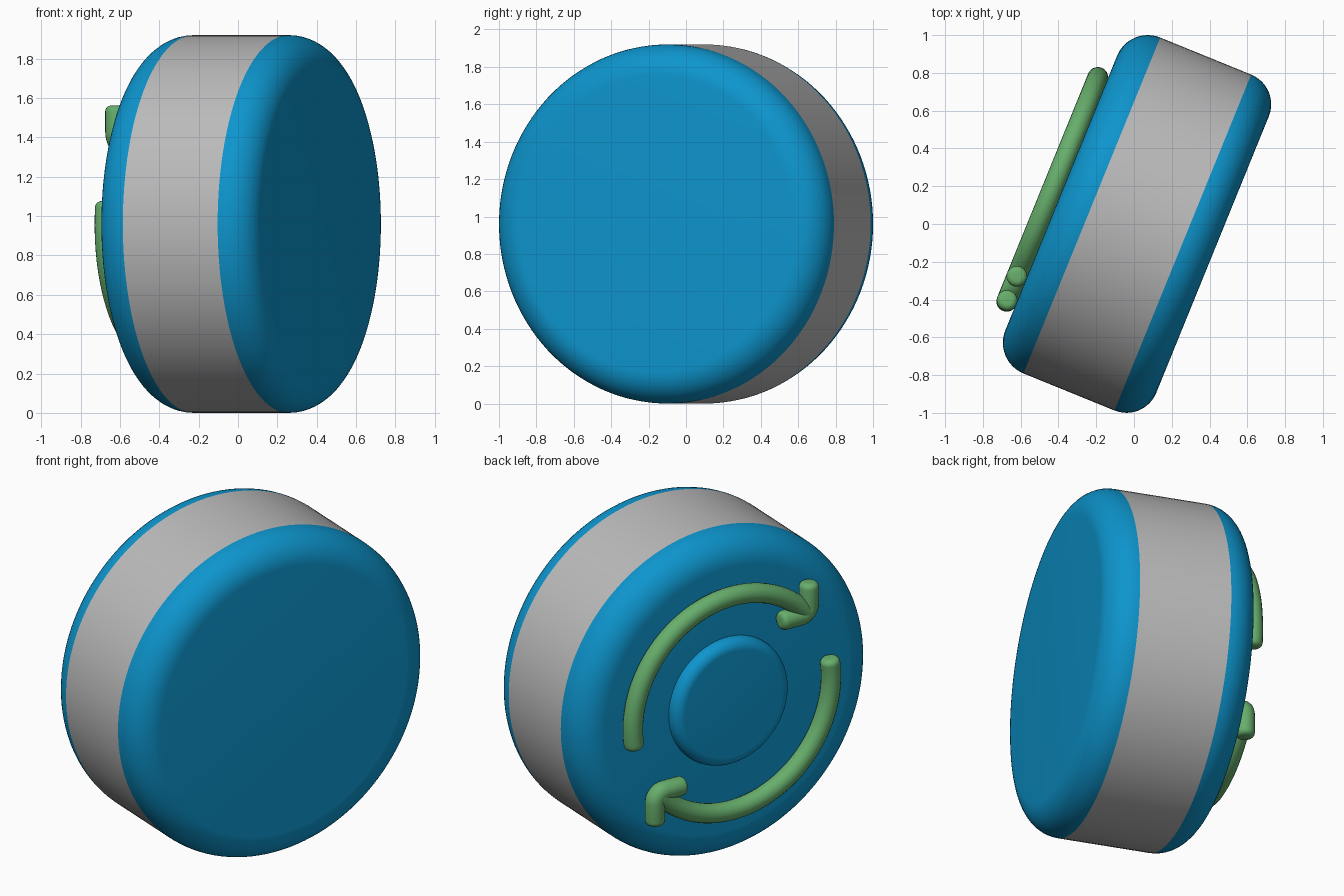
import bpy, bmesh
from math import sin, cos, pi, radians
from mathutils import Matrix, Vector

if "Cube" in bpy.data.objects:
    bpy.data.objects.remove(bpy.data.objects["Cube"])

R, HALF, FIL = 0.96, 0.26, 0.17      # drum radius, half band width, edge rounding
FACE = HALF + FIL
AX = radians(22.15)

# Drum frame: local z points out of the arrow face, local y is world up
frame = Matrix(((-sin(AX), 0, -cos(AX), 0.0175),
                (-cos(AX), 0, sin(AX), 0),
                (0, 1, 0, R),
                (0, 0, 0, 1)))


def material(name, rgb):
    m = bpy.data.materials.new(name)
    m.diffuse_color = (*rgb, 1)
    m.use_nodes = True
    m.node_tree.nodes["Principled BSDF"].inputs["Base Color"].default_value = m.diffuse_color
    return m


blue = material("blue", (0.004, 0.30, 0.61))
green = material("green", (0.135, 0.425, 0.15))
grey = material("grey", (0.50, 0.50, 0.50))


def finish(name, bm, mat=None, angle=40):
    bmesh.ops.recalc_face_normals(bm, faces=bm.faces)
    me = bpy.data.meshes.new(name)
    bm.to_mesh(me)
    bm.free()
    ob = bpy.data.objects.new(name, me)
    bpy.context.collection.objects.link(ob)
    ob.matrix_world = frame
    if mat:
        me.materials.append(mat)
    bpy.ops.object.select_all(action='DESELECT')
    ob.select_set(True)
    bpy.context.view_layer.objects.active = ob
    bpy.ops.object.shade_smooth_by_angle(angle=radians(angle))
    return ob


def skin(bm, rings, cap_start=False, cap_end=False):
    loops = [[bm.verts.new(p) for p in ring] for ring in rings]
    n = len(loops[0])
    for a, b in zip(loops, loops[1:]):
        for i in range(n):
            j = (i + 1) % n
            bm.faces.new((a[i], a[j], b[j], b[i]))
    if cap_start:
        bm.faces.new(loops[0][::-1])
    if cap_end:
        bm.faces.new(loops[-1])


def lathe(name, profile, mat=None, cap_end=False, n=128):
    bm = bmesh.new()
    skin(bm, [[(r * cos(2 * pi * i / n), r * sin(2 * pi * i / n), z)
               for i in range(n)] for r, z in profile], cap_end=cap_end)
    # outward normals for the open shells
    ob = finish(name, bm, mat)
    centre = Vector((0, 0, sum(z for _, z in profile) / len(profile)))
    p = ob.data.polygons[0]
    if p.normal.dot(p.center - centre) < 0:
        ob.data.flip_normals()
    return ob


def rounded(r, z, fil, side=1, steps=12):
    return [(r - fil + fil * cos(t), side * (z + fil * sin(t)))
            for t in (pi / 2 * k / steps for k in range(steps + 1))]


# Grey band and the two rounded blue caps
lathe("drum_band", [(R, -HALF), (R, HALF)], grey)
lathe("arrow_side_cap", rounded(R, HALF, FIL + 0.005), blue, True)
lathe("plain_side_cap", rounded(R, HALF, FIL, -1), blue, True)

# Raised centre button
lathe("centre_button", [(0.375, FACE)] + rounded(0.375, FACE + 0.015, 0.06), blue, True)

TUBE, END, HEIGHT = 0.055, 0.03, 0.486


def tube(bm, path, n=20):
    """Mitred round tube along a flat path, with softened ends."""
    pts = [Vector(p) for p in path]
    d0, d1 = (pts[1] - pts[0]).normalized(), (pts[-1] - pts[-2]).normalized()
    soft = [(END * (1 - sin(t)), TUBE - END + END * cos(t))
            for t in (pi / 2 * k / 5 for k in range(6))]
    nodes = [(pts[0] + d0 * s, r) for s, r in soft]
    nodes = [(pts[0] + d0 * s, r) for s, r in reversed([(END - s, q) for s, q in soft][::-1])][::-1]
    nodes = [(pts[0] + d0 * s, r) for s, r in soft[::-1]]
    nodes += [(p, TUBE) for p in pts[1:-1]]
    nodes += [(pts[-1] - d1 * s, r) for s, r in soft]
    rings = []
    for i, (p, r) in enumerate(nodes):
        a = d0 if i < 6 else (p - nodes[i - 1][0]).normalized()
        b = d1 if i >= len(nodes) - 6 else (nodes[i + 1][0] - p).normalized()
        if i < 6:
            b = d0
        if i >= len(nodes) - 6:
            a = d1
        na, nb = Vector((-a.y, a.x)), Vector((-b.y, b.x))
        m = (na + nb).normalized()
        m = m / m.dot(na)
        rings.append([(p.x + m.x * r * cos(t), p.y + m.y * r * cos(t), HEIGHT + r * sin(t))
                      for t in (2 * pi * k / n for k in range(n))])
    skin(bm, rings, True, True)


# Two curved arrows, half a turn apart; the head is a rounded right-angle elbow
ARC, BEND = 0.64, 0.06
for k, name in enumerate(("upper_arrow", "lower_arrow")):
    bm = bmesh.new()
    angles = [radians(190.2 - 150.2 * i / 40) for i in range(41)]
    tube(bm, [(ARC * cos(t), ARC * sin(t)) for t in angles])
    x, y = 0.497, 0.412
    elbow = [(x - BEND + BEND * cos(t), y + BEND - BEND * sin(t))
             for t in (pi / 2 * j / 8 for j in range(9))]
    tube(bm, [(x, y + 0.19)] + elbow + [(x - 0.19, y)])
    bmesh.ops.rotate(bm, verts=bm.verts, cent=(0, 0, 0), matrix=Matrix.Rotation(pi * k, 3, 'Z'))
    finish(name, bm, green)
